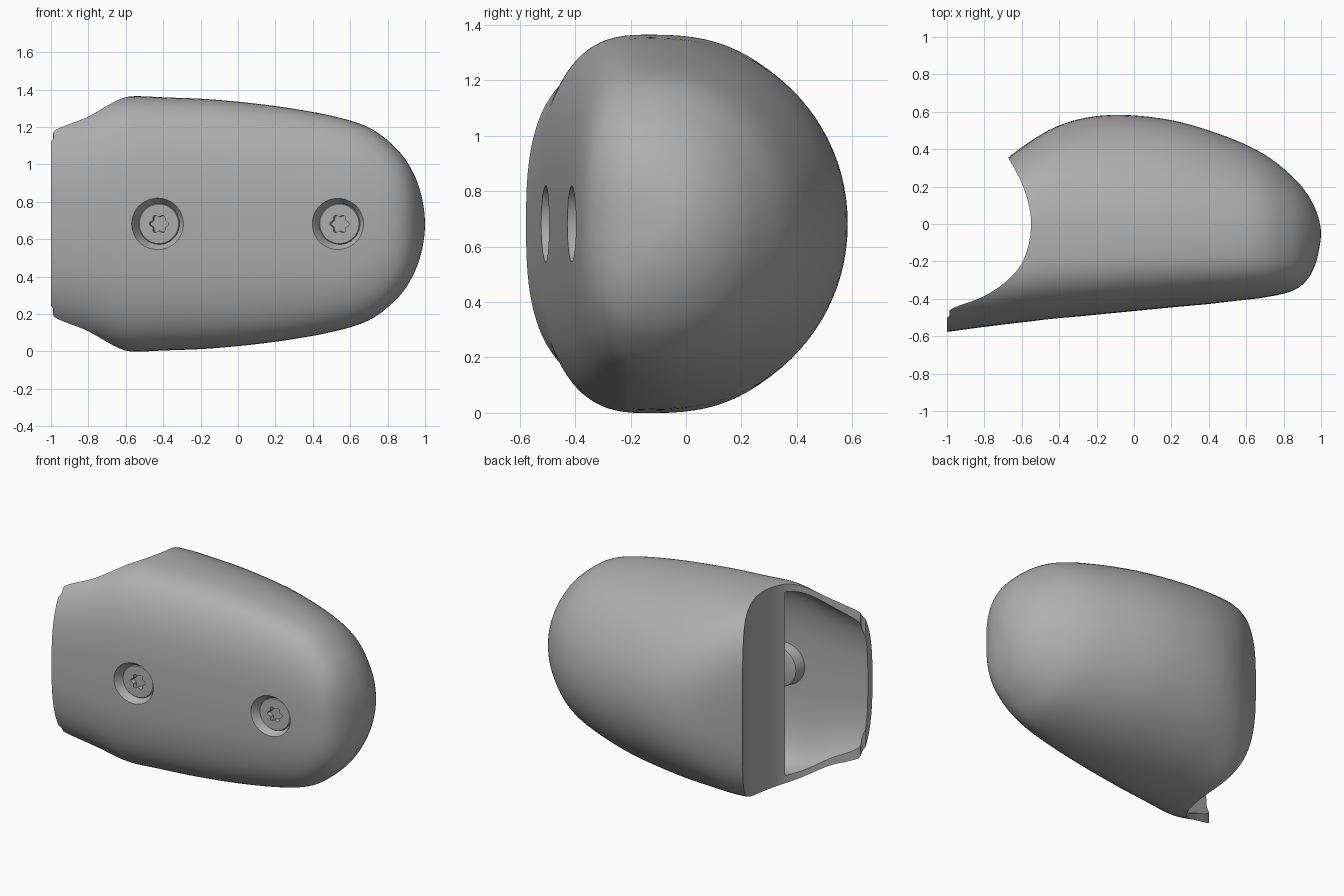
import bpy, bmesh, math
from mathutils import Matrix, Vector

if "Cube" in bpy.data.objects:
    bpy.data.objects.remove(bpy.data.objects["Cube"])

ZC = 0.682          # height of the mirror plane
grey = bpy.data.materials.new("mid grey")
grey.diffuse_color = (0.43, 0.43, 0.43, 1)
grey.use_nodes = True
grey.node_tree.nodes["Principled BSDF"].inputs["Base Color"].default_value = grey.diffuse_color


def catmull(rows, steps):
    """Smooth curve through rows of numbers."""
    out = []
    for i in range(len(rows) - 1):
        p0, p1, p2 = rows[max(i - 1, 0)], rows[i], rows[i + 1]
        p3 = rows[min(i + 2, len(rows) - 1)]
        for s in range(steps):
            t = s / steps
            out.append([0.5 * (2 * b + (c - a) * t + (2 * a - 5 * b + 4 * c - d) * t * t
                               + (3 * b - a - 3 * c + d) * t ** 3)
                        for a, b, c, d in zip(p0, p1, p2, p3)])
    return out + [list(rows[-1])]


def finish(name, bm):
    bmesh.ops.remove_doubles(bm, verts=bm.verts, dist=0.0002)
    bmesh.ops.recalc_face_normals(bm, faces=bm.faces)
    me = bpy.data.meshes.new(name)
    bm.to_mesh(me)
    bm.free()
    me.materials.append(grey)
    ob = bpy.data.objects.new(name, me)
    bpy.context.collection.objects.link(ob)
    return ob


def loft(name, rings):
    bm = bmesh.new()
    loops = [[bm.verts.new(p) for p in r] for r in rings]
    n = len(loops[0])
    for a, b in zip(loops, loops[1:]):
        for i in range(n):
            bm.faces.new((a[i], a[(i + 1) % n], b[(i + 1) % n], b[i]))
    bm.faces.new(loops[0])
    bm.faces.new(loops[-1])
    return finish(name, bm)


def sp(v, e):
    return math.copysign(abs(v) ** e, v)


def cut(ob, cutter):
    m = ob.modifiers.new("cut", 'BOOLEAN')
    m.operation, m.solver, m.object = 'DIFFERENCE', 'EXACT', cutter
    bpy.context.view_layer.objects.active = ob
    bpy.ops.object.modifier_apply(modifier=m.name)
    bpy.data.objects.remove(cutter)


def smooth(ob, angle=30):
    bpy.ops.object.select_all(action='DESELECT')
    ob.select_set(True)
    bpy.context.view_layer.objects.active = ob
    bpy.ops.object.shade_smooth_by_angle(angle=math.radians(angle))


# Housing sections: x, front y, back y, half height, widest y, back squareness
rows = [(-1.0, -0.577, 0.02, 0.595, -0.17, 3.2),
        (-0.8, -0.55, 0.24, 0.632, -0.15, 3.2),
        (-0.6, -0.526, 0.41, 0.68, -0.14, 2.75),
        (-0.38, -0.503, 0.535, 0.676, -0.13, 2.3),
        (-0.12, -0.477, 0.583, 0.664, -0.12, 2.08),
        (0.2, -0.446, 0.555, 0.63, -0.12, 2.03),
        (0.5, -0.418, 0.465, 0.578, -0.12, 2.0),
        (0.7, -0.392, 0.37, 0.515, -0.12, 2.0),
        (0.84, -0.36, 0.26, 0.41, -0.12, 2.0),
        (0.92, -0.305, 0.17, 0.305, -0.11, 2.0),
        (0.97, -0.215, 0.08, 0.19, -0.08, 2.0),
        (0.994, -0.11, 0.0, 0.08, -0.055, 2.0),
        (1.0, -0.052, -0.05, 0.001, -0.051, 2.0)]
sections = catmull(rows, 6)
N = 96
NF = 2.75           # front squareness


def housing_ring(x, f, b, h, c, n):
    ring = []
    for i in range(N):
        a = math.tau * i / N
        ca, sa = math.cos(a), math.sin(a)
        e = 2 / (n if ca > 0 else NF)
        ring.append((x, c + (b - c if ca > 0 else c - f) * sp(ca, e), ZC + h * sp(sa, e)))
    return ring


housing = loft("housing", [housing_ring(*s) for s in sections])

# Saddle cut that follows a tube on the left side
saddle = catmull([(-1.2, -0.60), (-1.004, -0.505), (-0.985, -0.462), (-0.93, -0.435),
                  (-0.8, -0.385), (-0.67, -0.295), (-0.585, -0.18), (-0.55, 0.0),
                  (-0.585, 0.18), (-0.67, 0.35), (-0.8, 0.55), (-1.2, 0.8)], 6)
cut(housing, loft("saddle_cutter", [[(x, y, z) for x, y in saddle] for z in (-0.3, 1.7)]))


# Cavity behind the front panel
def cavity_ring(x, f, h):
    back = -0.21
    f = min(f + 0.05, back - 0.03)
    ring = []
    for i in range(41):
        a = math.pi * (0.5 + i / 40)
        ring.append((x, back + (back - f) * sp(math.cos(a), 2 / 2.9),
                     ZC + (h - 0.055) * sp(math.sin(a), 2 / 2.9)))
    return ring


rings = [cavity_ring(s[0], s[1], s[3]) for s in sections if s[0] < 0.8]
rings.insert(0, [(-1.1, y - 0.013, z) for x, y, z in rings[0]])
cut(housing, loft("cavity_cutter", rings))


# Screws in countersunk holes
def turned(name, profile, place, lobes=()):
    """Closed rings from (radius, height) points; rings in lobes get six lobes."""
    rings = []
    for k, (r, z) in enumerate(profile):
        ring = []
        for i in range(48):
            a = math.tau * i / 48
            q = r * (1 + 0.16 * math.cos(6 * a)) if k in lobes else r
            ring.append(place @ Vector((q * math.cos(a), q * math.sin(a), z))
                        + Vector((-0.3 * z, 0, 0)))
        rings.append(ring)
    return loft(name, rings)


parts = []
for side, x, y in (("left", -0.43, -0.508), ("right", 0.535, -0.415)):
    out = Vector((0.1, -1, 0)).normalized()
    place = Matrix.Translation((x, y, ZC)) @ out.to_track_quat('Z', 'Y').to_matrix().to_4x4()
    cut(housing, turned("hole_cutter", [(0.108, -0.075), (0.11, -0.04), (0.139, 0.0),
                                        (0.142, 0.05)], place))
    parts.append(turned(side + "_boss", [(0.11, -0.13), (0.14, -0.12), (0.145, -0.046),
                                         (0.11, -0.046), (0.109, -0.06)], place))
    parts.append(turned(side + "_screw", [(0.07, -0.16), (0.07, -0.06), (0.109, -0.06),
                                          (0.109, -0.04), (0.105, -0.036), (0.045, -0.036),
                                          (0.042, -0.07)], place, lobes=(5, 6)))

for ob in [housing] + parts:
    smooth(ob)
